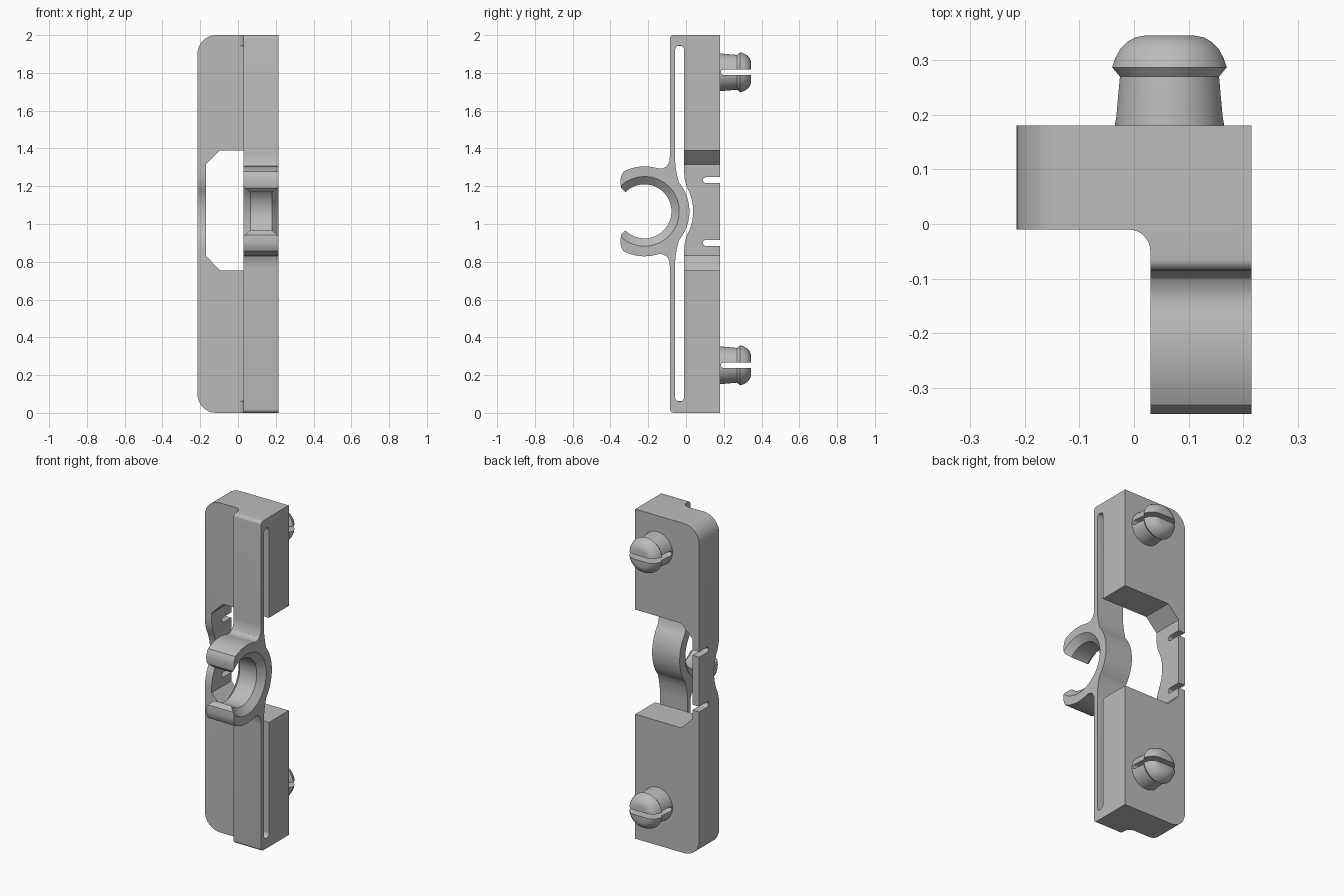
import bpy, bmesh
from math import sin, cos, pi, radians

cube = bpy.data.objects.get("Cube")
if cube:
    bpy.data.objects.remove(cube, do_unlink=True)

grey = bpy.data.materials.new("light grey plastic")
grey.use_nodes = True
COLOUR = (0.5, 0.5, 0.5, 1)
grey.diffuse_color = COLOUR
grey.node_tree.nodes["Principled BSDF"].inputs["Base Color"].default_value = COLOUR

CY, CZ = -0.22, 1.067      # axis of the clip ring
FRONT, BACK = -0.01, 0.18  # faces of the body plate
RAIL, SIDE = 0.03, 0.215   # x limits of the clip rail


def arc(u, v, r, a, b, n=8):
    steps = [radians(a + (b - a) * i / n) for i in range(n + 1)]
    return [(u + r * cos(t), v + r * sin(t)) for t in steps]


def make(name, bm):
    bmesh.ops.recalc_face_normals(bm, faces=bm.faces)
    mesh = bpy.data.meshes.new(name)
    bm.to_mesh(mesh)
    bm.free()
    mesh.materials.append(grey)
    ob = bpy.data.objects.new(name, mesh)
    bpy.context.collection.objects.link(ob)
    return ob


def prism(name, axis, pts, lo, hi):
    place = {"x": lambda u, v, w: (w, u, v),
             "y": lambda u, v, w: (u, w, v),
             "z": lambda u, v, w: (u, v, w)}[axis]
    bm = bmesh.new()
    ends = [[bm.verts.new(place(u, v, w)) for u, v in pts] for w in (lo, hi)]
    for ring in ends:
        bm.faces.new(ring)
    n = len(pts)
    for i in range(n):
        j = (i + 1) % n
        bm.faces.new((ends[0][i], ends[0][j], ends[1][j], ends[1][i]))
    return make(name, bm)


def lathe(name, axis, profile, a, b, n=64):
    # profile holds (distance along axis, radius); a, b locate the axis
    bm = bmesh.new()
    rings = []
    for w, r in profile:
        circle = arc(a, b, r, 0, 360, n)[:-1]
        rings.append([bm.verts.new((w, u, v) if axis == "x" else (u, w, v))
                      for u, v in circle])
    bm.faces.new(rings[0])
    bm.faces.new(rings[-1])
    for p, q in zip(rings, rings[1:]):
        for i in range(n):
            j = (i + 1) % n
            bm.faces.new((p[i], p[j], q[j], q[i]))
    return make(name, bm)


def cut(ob, cutter):
    cutter.hide_render = True
    mod = ob.modifiers.new("cut", "BOOLEAN")
    mod.operation, mod.solver, mod.object = "DIFFERENCE", "EXACT", cutter
    bpy.context.view_layer.objects.active = ob
    bpy.ops.object.modifier_apply(modifier=mod.name)
    bpy.data.objects.remove(cutter, do_unlink=True)


def smooth(ob):
    bpy.ops.object.select_all(action="DESELECT")
    ob.select_set(True)
    bpy.context.view_layer.objects.active = ob
    bpy.ops.object.shade_smooth_by_angle(angle=radians(32))


def mirrored(half):
    return half + [(y, -z) for y, z in reversed(half)]


# Body plate with rounded left corners and a chamfered side notch
outline = [(SIDE, 0), (SIDE, 0.755), (-0.095, 0.755), (-0.17, 0.832),
           (-0.17, 1.315), (-0.095, 1.39), (SIDE, 1.39), (SIDE, 2)]
outline += arc(-0.115, 1.9, 0.1, 90, 180) + arc(-0.115, 0.1, 0.1, 180, 270)
body = prism("body_plate", "y", outline, FRONT, BACK)

# Curved relief in the thin web behind the ring
edge = [(-0.05, 0.21), (-0.0101, 0.205), (-0.007, 0.17), (-0.001, 0.145)]
relief = mirrored(edge + arc(CY, 0, 0.258, 29, 0, 10)[:-1])
cut(body, prism("relief_cutter", "x", [(y, z + CZ) for y, z in relief], -0.3, -0.13))

# Two round-ended slits in the web
for z in (0.9, 1.232):
    slit = [(0.25, z - 0.016)] + arc(0.106, z, 0.016, 270, 90) + [(0.25, z + 0.016)]
    cut(body, prism("slit_cutter", "x", slit, -0.3, -0.13))
smooth(body)

# Spring rail with the open clip ring, joined to the body at both ends
jaw = [(-0.085, 0.3), (-0.088, 0.265), (-0.1, 0.24), (-0.12, 0.228), (-0.14, 0.226)]
jaw += arc(CY, 0, 0.238, 76, 118, 10)
jaw += [(-0.342, 0.19), (-0.348, 0.165), (-0.344, 0.124)]
spine = [(-0.058, 0.27), (-0.055, 0.235), (-0.048, 0.195)]
spine += arc(CY, 0, 0.238, 40, 0, 10)[:-1] + [(CY + 0.238, 0)]
front = jaw + [(CY, 0)] + [(y, -z) for y, z in reversed(jaw)]
rear = spine[:-1] + [(y, -z) for y, z in reversed(spine)]
mid, r = -0.034, 0.024
shape = [(FRONT, 2)] + arc(-0.065, 1.98, 0.02, 90, 180, 5)
shape += [(y, z + CZ) for y, z in front]
shape += arc(-0.065, 0.02, 0.02, 180, 270, 5) + [(FRONT, 0)]
shape += arc(mid, 0.084, r, 360, 180)
shape += [(y, z + CZ) for y, z in reversed(rear)]
shape += arc(mid, 1.921, r, 180, 0)
clip = prism("clip_rail", "x", shape, RAIL, SIDE)

# Bore of the ring, flared at both sides
flare = 0.035
bore = [(RAIL - 0.01, 0.196), (RAIL + flare, 0.143),
        (SIDE - flare, 0.143), (SIDE + 0.01, 0.196)]
cut(clip, lathe("bore_cutter", "x", bore, CY, CZ, 72))
smooth(clip)

# Concave fillets between the body and the rail ends
for label, lo, hi in (("lower", 0, 0.062), ("upper", 1.943, 2)):
    web = [(RAIL, FRONT)] + arc(-0.01, -0.05, 0.04, 90, 0)
    smooth(prism(label + "_fillet", "z", web, lo, hi))

# Split snap pins on the back
pin_profile = [(BACK - 0.01, 0.1), (BACK, 0.1), (0.27, 0.092), (0.287, 0.106),
               (0.305, 0.1), (0.321, 0.091), (0.334, 0.078), (0.342, 0.064), (0.345, 0.048)]
for label, z in (("lower", 0.252), ("upper", 1.803)):
    pin = lathe(label + "_snap_pin", "y", pin_profile, 0.065, z)
    gap = [(0.4, z - 0.014)] + arc(0.199, z, 0.014, 270, 90) + [(0.4, z + 0.014)]
    cut(pin, prism("gap_cutter", "x", gap, -0.1, 0.25))
    smooth(pin)
